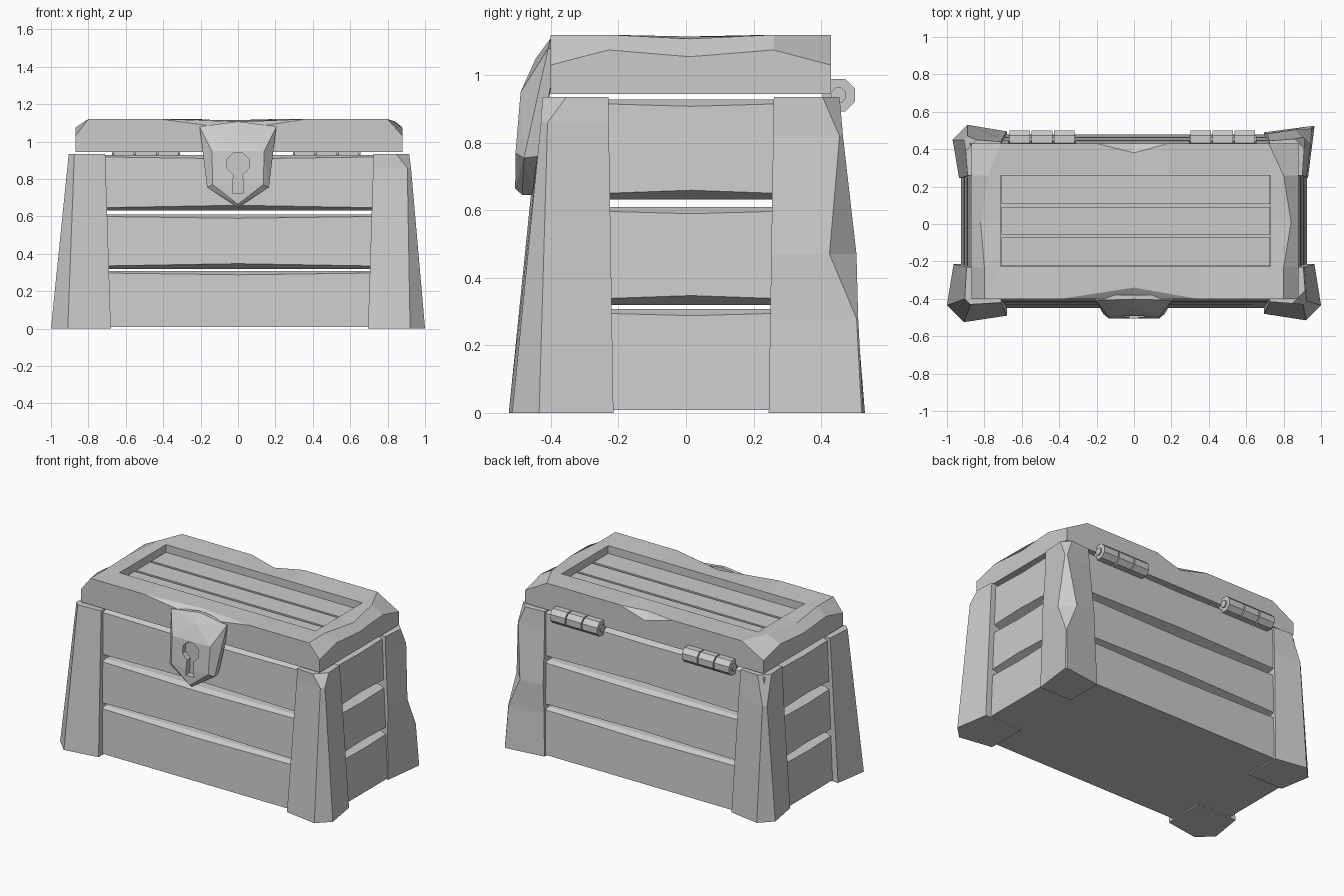
import bpy, bmesh, math
from mathutils import Matrix

cube = bpy.data.objects.get("Cube")
if cube:
    bpy.data.objects.remove(cube, do_unlink=True)

GREY = (0.6, 0.6, 0.6, 1.0)
grey = bpy.data.materials.new("plain grey")
grey.use_nodes = True
grey.diffuse_color = GREY
grey.node_tree.nodes["Principled BSDF"].inputs["Base Color"].default_value = GREY


def finish(name, bm):
    bmesh.ops.recalc_face_normals(bm, faces=bm.faces[:])
    mesh = bpy.data.meshes.new(name)
    bm.to_mesh(mesh)
    bm.free()
    mesh.materials.append(grey)
    obj = bpy.data.objects.new(name, mesh)
    bpy.context.collection.objects.link(obj)
    return obj


def loft(name, rings):
    """Join closed rings of equal length and cap both ends."""
    bm = bmesh.new()
    loops = [[bm.verts.new(p) for p in ring] for ring in rings]
    n = len(loops[0])
    for a, b in zip(loops, loops[1:]):
        for i in range(n):
            j = (i + 1) % n
            bm.faces.new((a[i], a[j], b[j], b[i]))
    bm.faces.new(loops[0])
    bm.faces.new(loops[-1])
    return finish(name, bm)


def box(name, x0, x1, y0, y1, z0, z1):
    rect = [(x0, y0), (x1, y0), (x1, y1), (x0, y1)]
    return loft(name, [[(x, y, z) for x, y in rect] for z in (z0, z1)])


# Corner posts: tapered, flared and chamfered; rings are (z, outer x, outer y, chamfer)
def post(name, sx, sy, rings):
    out = []
    for z, ox, oy, cut in rings:
        t = z / 0.935
        ix = 0.68 + 0.03 * t + (0.015 if sx > 0 else 0)
        iy = (0.215 if sy < 0 else 0.245) + 0.015 * t
        flare = 0.035 - 0.025 * t
        ring = [(ix, iy), (ox - flare, iy), (ox, oy - cut),
                (ox - cut, oy), (ix, oy - flare)]
        out.append([(sx * x, sy * y, z) for x, y in ring])
    loft(name, out)


post("front_right_post", -1, -1, [(0, 1.0, .525, .09), (.935, .905, .43, .03)])
post("front_left_post", 1, -1, [(0, 1.0, .515, .08), (.86, .925, .43, .02),
                                (.935, .915, .425, .07)])
post("back_left_post", 1, 1, [(0, .965, .525, .005), (.28, .95, .51, .005),
                              (.47, .945, .505, .08), (.82, .915, .465, .01),
                              (.935, .91, .455, .05)])
post("back_right_post", -1, 1, [(0, .97, .53, .08), (.75, .91, .47, .02),
                                (.935, .90, .45, .06)])


# Body boards: three leaning courses with worn, wavy edges
def course_ring(z, inset, wave):
    lean = 0.05 * z / 0.935
    x, y = 0.925 - lean - inset, 0.465 - lean - inset
    pts = []
    for sx, sy, ax in ((-1, -1, 0), (1, -1, 1), (1, 1, 0), (-1, 1, 1)):
        pts.append((sx * x, sy * y + 0.015, z))
        mid = (0, sy * y) if ax == 0 else (sx * x, 0)
        pts.append((mid[0], mid[1] + 0.015, z + wave))
    return pts


for name, z0, z1, bevel in (("lower_boards", 0.008, 0.308, 0),
                            ("middle_boards", 0.32, 0.61, 0.012),
                            ("upper_boards", 0.632, 0.928, 0.012)):
    loft(name, [course_ring(z0, 0.05 if bevel else 0, 0),
                course_ring(z0 + bevel, 0, 1.3 * bevel),
                course_ring(z1 - 0.008, 0, -0.012),
                course_ring(z1, 0.03, 0)])

# Lid frame: each ring has four corners and three points per side
XM, XP, YM, YP = -0.87, 0.88, -0.402, 0.43


def lid_ring(corners, front, right, back, left):
    fl, fr, br, bl = corners
    return [fl, *front, fr, *right, br, *back, bl, *left]


def outer(z_corner, z_side, z_mid, z_long, z_dip):
    ys = ((-0.23, z_side), (0.01, z_mid), (0.26, z_side))
    return lid_ring([(XM, YM, z_corner), (XP, YM, z_corner),
                     (XP, YP, z_corner), (XM, YP, z_corner)],
                    [(-0.4, YM, z_long), (0, YM, z_dip), (0.35, YM, z_long)],
                    [(XP, y, z) for y, z in ys],
                    [(0.18, YP, z_long), (0, YP, z_dip), (-0.2, YP, z_long)],
                    [(XM, y, z) for y, z in reversed(ys)])


def inner(z):
    x0, x1, y0, y1 = -0.71, 0.73, -0.228, 0.26
    ys = (y0 + 0.05, 0.01, y1 - 0.05)
    return lid_ring([(x0, y0, z), (x1, y0, z), (x1, y1, z), (x0, y1, z)],
                    [(-0.4, y0, z), (0, y0, z), (0.35, y0, z)],
                    [(x1, y, z) for y in ys],
                    [(0.18, y1, z), (0, y1, z), (-0.2, y1, z)],
                    [(x0, y, z) for y in reversed(ys)])


TOP = 1.12
crest = lid_ring([(-0.80, YM, TOP), (0.80, YM, TOP), (0.72, YP, TOP), (-0.71, YP, TOP)],
                 [(-0.4, YM, TOP), (0, -0.34, 1.106), (0.35, YM, TOP)],
                 [(0.80, -0.23, TOP), (0.84, 0.01, 1.108), (0.80, 0.26, TOP)],
                 [(0.18, YP, TOP), (0, 0.38, 1.106), (-0.2, YP, TOP)],
                 [(-0.78, 0.26, TOP), (-0.82, 0.01, 1.108), (-0.80, -0.23, TOP)])
loft("lid_frame", [outer(0.945, 0.945, 0.945, 0.945, 0.945),
                   outer(1.03, 1.075, 1.055, 1.118, 1.065),
                   crest, inner(1.115), inner(1.045)])

# Recessed slats in the lid
for i, (y0, y1) in enumerate(((-0.225, -0.072), (-0.055, 0.09), (0.106, 0.258))):
    box(f"lid_slat_{i + 1}", -0.708, 0.728, y0, y1, 1.04, 1.065)


# Hinges: three octagonal knuckles on a thin pin
def rod(name, x0, x1, radius):
    ring = [(radius * math.cos(a), radius * math.sin(a))
            for a in (math.pi / 8 + k * math.pi / 4 for k in range(8))]
    return loft(name, [[(x, 0.452 + u, 0.941 + v) for u, v in ring] for x in (x0, x1)])


for side, start in (("right", -0.665), ("left", 0.302)):
    for k in range(3):
        x = start + 0.118 * k
        rod(f"{side}_hinge_knuckle_{k + 1}", x, x + 0.11, 0.052)
    rod(f"{side}_hinge_pin", start - 0.008, start + 0.354, 0.024)

# Lock plate: faceted shield
half = [(0.205, -0.38, 1.08), (0.165, -0.44, 0.76), (0.205, -0.408, 1.08),
        (0.165, -0.48, 0.755), (0.14, -0.49, 0.95), (0.135, -0.505, 0.77)]
middle = [(0, -0.38, 1.108), (0, -0.402, 1.108), (0, -0.445, 1.05),
          (0, -0.455, 0.645), (0, -0.485, 0.645), (0, -0.506, 0.665)]
bm = bmesh.new()
for x, y, z in half:
    bm.verts.new((x, y, z))
    bm.verts.new((-x, y, z))
for p in middle:
    bm.verts.new(p)
hull = bmesh.ops.convex_hull(bm, input=bm.verts[:])
loose = [v for v in bm.verts if not v.link_faces]
bmesh.ops.delete(bm, geom=loose, context='VERTS')
lock = finish("lock_plate", bm)

# Keyhole cut into the plate
arc = [(0.063 * math.sin(a), 0.882 + 0.063 * math.cos(a))
       for a in (math.radians(-157.5 + 45 * k) for k in range(8))]
hole = arc + [(0.03, 0.725), (-0.03, 0.725)]
cutter = loft("keyhole_cutter", [[(x, y, z) for x, z in hole] for y in (-0.56, -0.465)])
cutter.hide_render = True
cut = lock.modifiers.new("keyhole", 'BOOLEAN')
cut.operation = 'DIFFERENCE'
cut.solver = 'EXACT'
cut.object = cutter
bpy.context.view_layer.update()
carved = bpy.data.meshes.new_from_object(
    lock.evaluated_get(bpy.context.evaluated_depsgraph_get()))
lock.modifiers.clear()
lock.data = carved
bpy.data.objects.remove(cutter, do_unlink=True)
